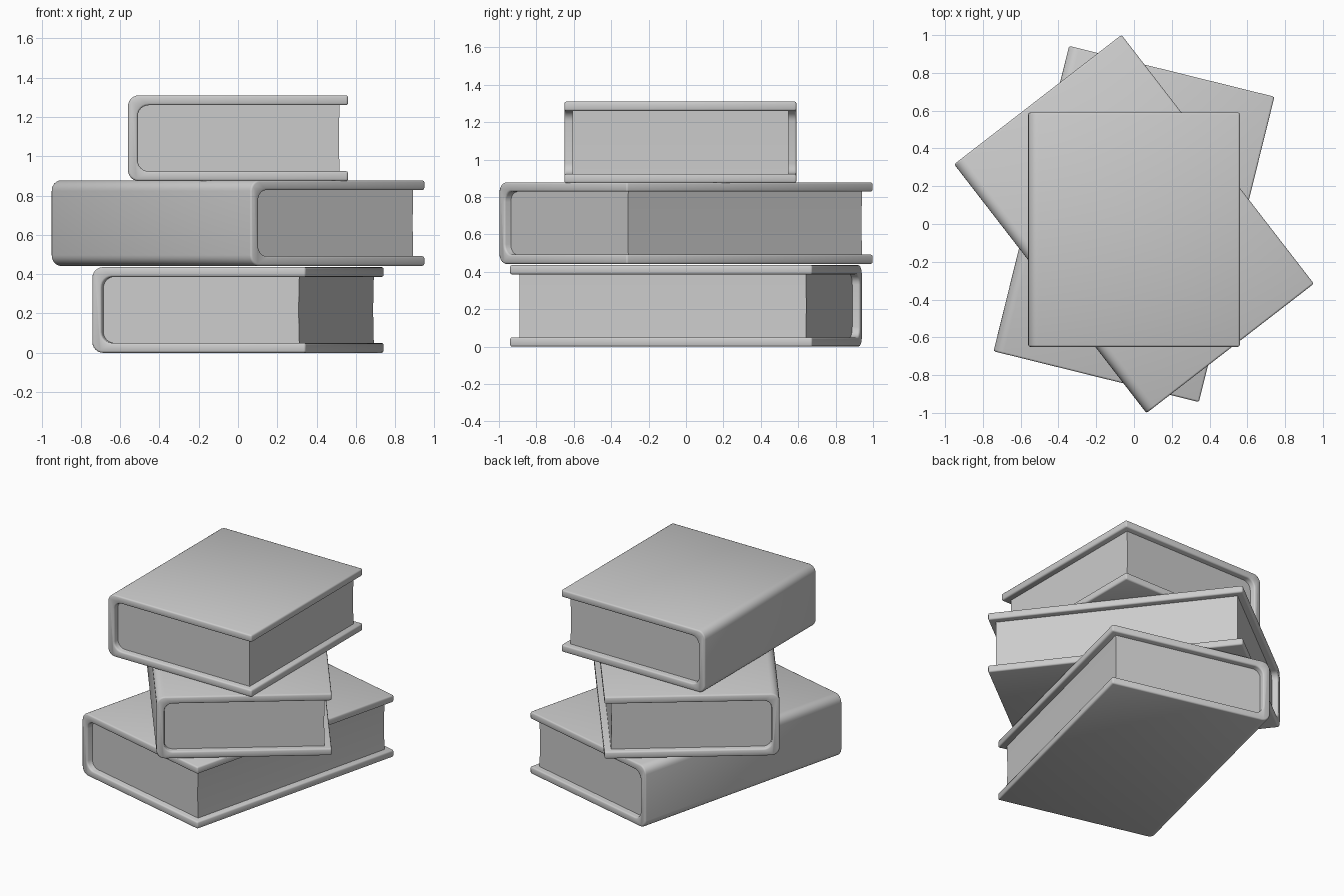
import bpy, bmesh, math

cube = bpy.data.objects.get("Cube")
if cube:
    bpy.data.objects.remove(cube, do_unlink=True)

grey = bpy.data.materials.new("plain grey")
grey.use_nodes = True
grey.diffuse_color = (0.6, 0.6, 0.6, 1)
grey.node_tree.nodes["Principled BSDF"].inputs["Base Color"].default_value = (0.6, 0.6, 0.6, 1)

WIDTH, HEIGHT, BOARD, INSET = 1.12, 0.436, 0.05, 0.043


def arc(cx, cz, radius, start, end, steps=6):
    """Points of an arc in the x-z plane, angles in degrees."""
    angles = [math.radians(start + (end - start) * i / steps) for i in range(steps + 1)]
    return [(cx + radius * math.cos(a), cz + radius * math.sin(a)) for a in angles]


def extrude_profile(name, profile, length, bevel):
    """Closed x-z profile drawn out along y, with softened rims."""
    bm = bmesh.new()
    face = bm.faces.new([bm.verts.new((x, -length / 2, z)) for x, z in profile])
    result = bmesh.ops.extrude_face_region(bm, geom=[face])
    moved = [v for v in result["geom"] if isinstance(v, bmesh.types.BMVert)]
    bmesh.ops.translate(bm, vec=(0, length, 0), verts=moved)
    bmesh.ops.recalc_face_normals(bm, faces=bm.faces)
    mesh = bpy.data.meshes.new(name)
    bm.to_mesh(mesh)
    bm.free()
    mesh.materials.append(grey)
    obj = bpy.data.objects.new(name, mesh)
    bpy.context.collection.objects.link(obj)
    bpy.ops.object.select_all(action="DESELECT")
    obj.select_set(True)
    bpy.context.view_layer.objects.active = obj
    if bevel:
        mod = obj.modifiers.new("soft rims", "BEVEL")
        mod.width, mod.segments = bevel, 2
        mod.limit_method, mod.angle_limit = "ANGLE", math.radians(40)
        bpy.ops.object.modifier_apply(modifier=mod.name)
    bpy.ops.object.shade_smooth_by_angle(angle=math.radians(50 if bevel else 30))
    return obj


def make_book(label, length, center, base, turn):
    right, left = WIDTH / 2, -WIDTH / 2
    top, r = HEIGHT, 0.055
    inner = left + BOARD
    # cover: C-shaped wrap with a rounded spine on the -x side
    cover = [(right, top)]
    cover += arc(left + r, top - r, r, 90, 180)
    cover += arc(left + r, r, r, 180, 270)
    cover += [(right, 0), (right, BOARD)]
    cover += arc(inner + r, BOARD + r, r, 270, 180)
    cover += arc(inner + r, top - BOARD - r, r, 180, 90)
    cover += [(right, top - BOARD)]
    # page block: set back from the boards on three sides
    fore, back = right - INSET, inner - 0.01
    low, high = BOARD - 0.01, top - BOARD + 0.01
    pages = [(back, low), (fore, low), (fore - 0.004, top / 2), (fore, high), (back, high)]
    parts = [extrude_profile(label + "_book_cover", cover, length, 0.01),
             extrude_profile(label + "_book_pages", pages, length - 2 * INSET, 0)]
    for part in parts:
        part.location = (center[0], center[1], base)
        part.rotation_euler.z = math.radians(turn)


make_book("bottom", 1.665, (0, 0), 0, -13.9)
make_book("middle", 1.665, (0, 0), 0.442, 37.7)
make_book("top", 1.24, (0, -0.03), 0.874, 0)
